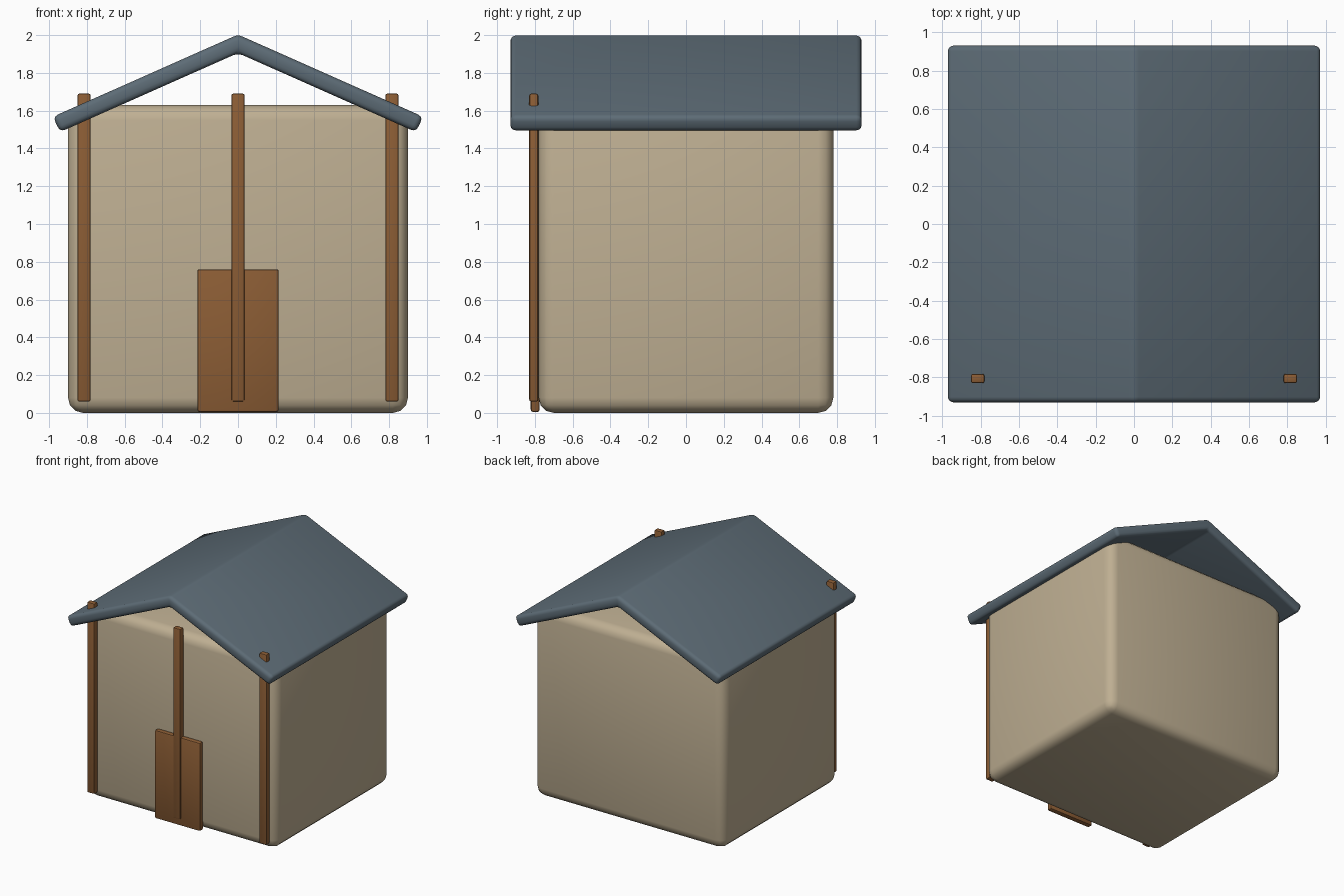
import bpy
import bmesh
import math

if "Cube" in bpy.data.objects:
    bpy.data.objects.remove(bpy.data.objects["Cube"])


def material(name, rgb):
    m = bpy.data.materials.new(name)
    m.diffuse_color = (*rgb, 1)
    m.use_nodes = True
    m.node_tree.nodes["Principled BSDF"].inputs["Base Color"].default_value = m.diffuse_color
    return m


TAN = material("tan plaster", (0.52, 0.43, 0.29))
SLATE = material("slate blue", (0.11, 0.15, 0.182))
WOOD = material("brown wood", (0.26, 0.109, 0.035))


def finish(name, bm, mat, bevel, segments):
    """Turn a bmesh into an object with rounded edges and smooth shading."""
    bmesh.ops.recalc_face_normals(bm, faces=bm.faces)
    bmesh.ops.bevel(bm, geom=list(bm.edges), offset=bevel, segments=segments,
                    profile=0.5, affect='EDGES', clamp_overlap=True)
    me = bpy.data.meshes.new(name)
    bm.to_mesh(me)
    bm.free()
    me.materials.append(mat)
    ob = bpy.data.objects.new(name, me)
    bpy.context.collection.objects.link(ob)
    bpy.ops.object.select_all(action='DESELECT')
    ob.select_set(True)
    bpy.context.view_layer.objects.active = ob
    bpy.ops.object.shade_smooth_by_angle(angle=math.radians(35))
    return ob


def box(name, lo, hi, mat, bevel, segments):
    bm = bmesh.new()
    bmesh.ops.create_cube(bm, size=1)
    for v in bm.verts:
        v.co = [(a + b) / 2 + c * (b - a) for a, b, c in zip(lo, hi, v.co)]
    return finish(name, bm, mat, bevel, segments)


# House body: rounded block, open gable above it
box("house_body", (-0.9, -0.78, 0), (0.9, 0.78, 1.63), TAN, 0.08, 3)

# Roof: folded slab extruded front to back
profile = [(0, 2.003), (0.98, 1.568), (0.942, 1.487),
           (0, 1.905), (-0.942, 1.487), (-0.98, 1.568)]
bm = bmesh.new()
rings = [[bm.verts.new((x, y, z)) for x, z in profile] for y in (-0.93, 0.93)]
n = len(profile)
for i in range(n):
    j = (i + 1) % n
    bm.faces.new((rings[0][i], rings[0][j], rings[1][j], rings[1][i]))
for a, b, c, d in ((0, 1, 2, 3), (0, 3, 4, 5)):
    for ring in rings:
        bm.faces.new((ring[a], ring[b], ring[c], ring[d]))
# merge the halves of each gable end so the middle seam is not rounded
seams = [e for e in bm.edges if set(e.verts) in ({r[0], r[3]} for r in rings)]
bmesh.ops.dissolve_edges(bm, edges=seams, use_verts=False)
finish("roof", bm, SLATE, 0.028, 3)

# Door
box("door", (-0.215, -0.822, 0.005), (0.215, -0.775, 0.76), WOOD, 0.012, 2)

# Timber posts, poking through the roof at the sides
for name, x in (("left_post", -0.815), ("middle_post", 0), ("right_post", 0.815)):
    box(name, (x - 0.035, -0.83, 0.06), (x + 0.035, -0.782, 1.69), WOOD, 0.01, 2)
